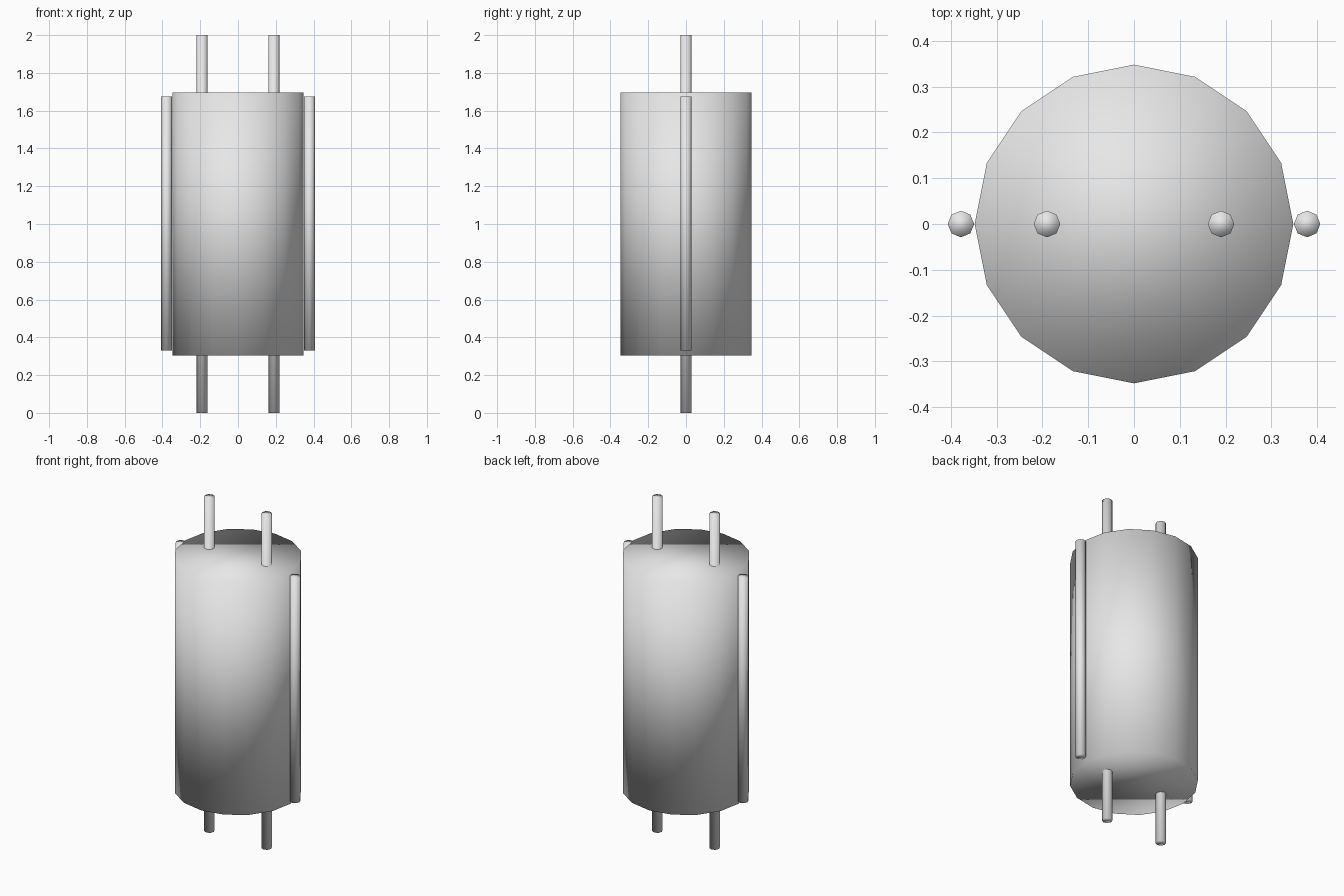
import bpy

cube = bpy.data.objects.get("Cube")
if cube:
    bpy.data.objects.remove(cube, do_unlink=True)

grey = bpy.data.materials.new("light grey")
grey.use_nodes = True
colour = (0.8, 0.8, 0.8, 1)
grey.diffuse_color = colour
grey.node_tree.nodes["Principled BSDF"].inputs["Base Color"].default_value = colour


def cylinder(name, x, radius, bottom, top, sides):
    """Upright capped cylinder, smooth shaded all over."""
    bpy.ops.mesh.primitive_cylinder_add(
        vertices=sides, radius=radius, depth=top - bottom,
        location=(x, 0, (bottom + top) / 2))
    part = bpy.context.object
    part.name = name
    part.data.materials.append(grey)
    bpy.ops.object.shade_smooth()
    return part


# Main drum
cylinder("body", 0, 0.348, 0.305, 1.695, 16)

# Rods through the drum and rails along its sides
for side, s in (("left", 1), ("right", -1)):
    cylinder(side + "_rod", s * 0.19, 0.029, 0, 2, 8)
    cylinder(side + "_rail", s * 0.378, 0.029, 0.33, 1.675, 8)
